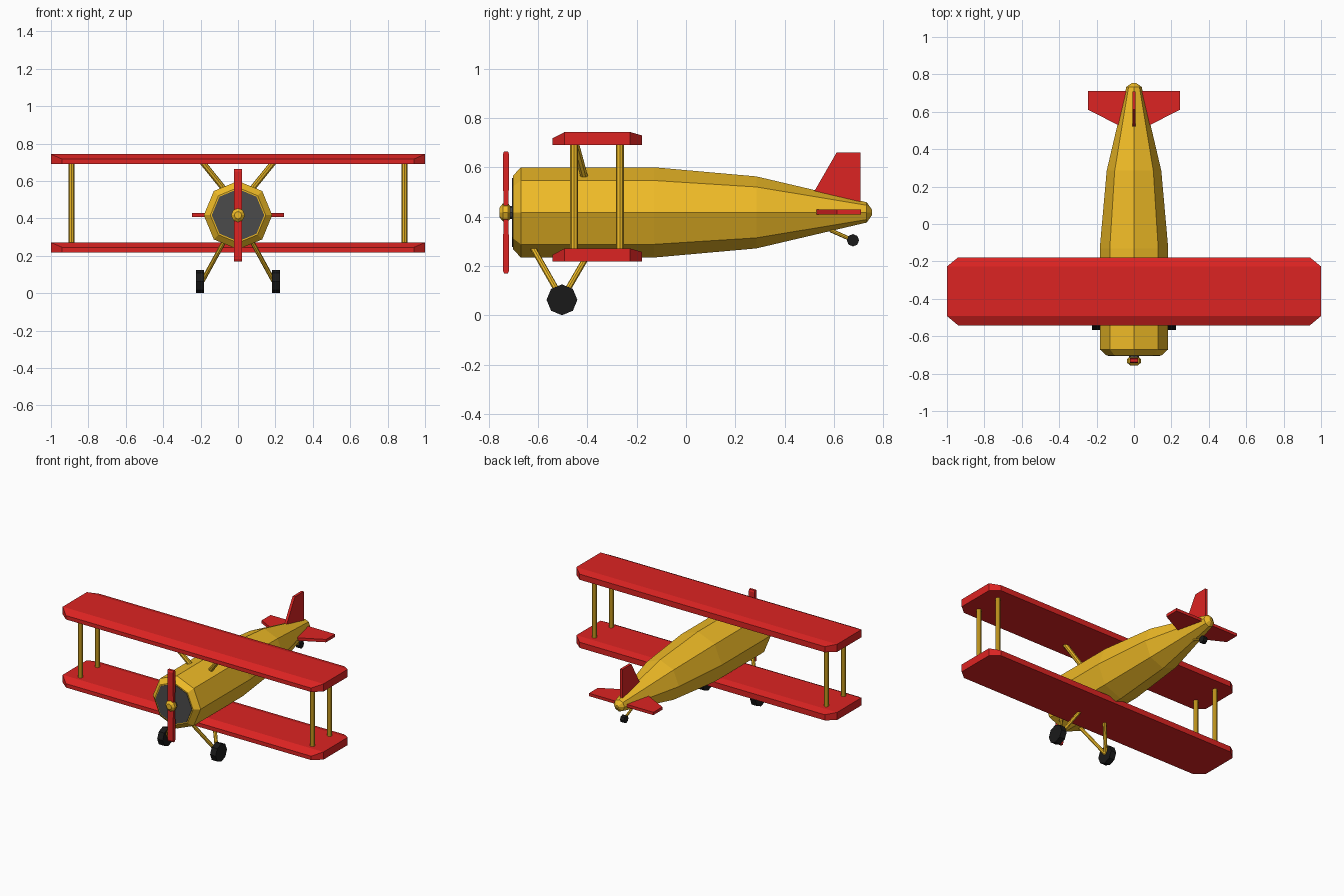
import bpy, bmesh, math
from mathutils import Vector

if "Cube" in bpy.data.objects:
    bpy.data.objects.remove(bpy.data.objects["Cube"])


def material(name, rgb):
    m = bpy.data.materials.new(name)
    m.diffuse_color = (*rgb, 1)
    m.use_nodes = True
    m.node_tree.nodes["Principled BSDF"].inputs["Base Color"].default_value = m.diffuse_color
    return m


YELLOW = material("yellow_paint", (0.87, 0.5, 0.02))
RED = material("red_paint", (0.72, 0.017, 0.016))
BLACK = material("black_rubber", (0.01, 0.01, 0.01))
GREY = material("dark_grey", (0.07, 0.07, 0.07))
CZ = 0.417  # height of the fuselage axis


def finish(bm, name, mat):
    bmesh.ops.recalc_face_normals(bm, faces=bm.faces)
    me = bpy.data.meshes.new(name)
    bm.to_mesh(me)
    bm.free()
    me.materials.append(mat)
    ob = bpy.data.objects.new(name, me)
    bpy.context.collection.objects.link(ob)
    return ob


def hull(name, pts, mat):
    """Flat-faced convex solid around the points."""
    bm = bmesh.new()
    vs = [bm.verts.new(p) for p in pts]
    bmesh.ops.convex_hull(bm, input=vs)
    bmesh.ops.dissolve_limit(bm, angle_limit=0.01, verts=bm.verts, edges=bm.edges)
    return finish(bm, name, mat)


def loft(name, a, b, stations, mat, sides=8):
    """Rings of (position 0..1, radius) along the line a-b, capped at both ends."""
    a, b = Vector(a), Vector(b)
    d = (b - a).normalized()
    u = d.cross(Vector((0, 0, 1)))
    u = u.normalized() if u.length > 1e-4 else Vector((1, 0, 0))
    v = d.cross(u)
    bm = bmesh.new()
    rings = []
    for t, r in stations:
        c = a.lerp(b, t)
        angs = [2 * math.pi * k / sides for k in range(sides)]
        rings.append([bm.verts.new(c + r * (u * math.cos(q) + v * math.sin(q))) for q in angs])
    for p, q in zip(rings, rings[1:]):
        for k in range(sides):
            n = (k + 1) % sides
            bm.faces.new((p[k], p[n], q[n], q[k]))
    bm.faces.new(rings[0])
    bm.faces.new(rings[-1])
    return finish(bm, name, mat)


def rod(name, a, b, r, mat):
    return loft(name, a, b, [(0, r), (1, r)], mat)


def body(name, profile, mat):
    """Octagonal body on the fuselage axis from (y, radius) pairs."""
    return loft(name, (0, 0, CZ), (0, 1, CZ), profile, mat)


# Fuselage, engine face, shaft and hub
body("fuselage", [(-0.702, 0.148), (-0.67, 0.183), (-0.13, 0.183), (0.285, 0.146),
                  (0.733, 0.041), (0.755, 0.01)], YELLOW)
body("engine_face", [(-0.705, 0.14), (-0.69, 0.14)], GREY)
body("propeller_shaft", [(-0.725, 0.027), (-0.70, 0.027)], GREY)
body("propeller_hub", [(-0.756, 0.02), (-0.742, 0.037), (-0.722, 0.037), (-0.712, 0.025)], YELLOW)

# Propeller blades
for s, side in ((1, "upper"), (-1, "lower")):
    pts = [(x, -0.73 + e * t, CZ + s * z)
           for z, t in ((0, 0.008), (0.14, 0.013), (0.235, 0.013), (0.247, 0.008))
           for x in (-0.022, 0.022) for e in (-1, 1)]
    hull(side + "_propeller_blade", pts, RED)

# Wings: sloped leading and trailing edges, clipped corners
for name, z in (("upper_wing", 0.69), ("lower_wing", 0.218)):
    pts = []
    for s in (-1, 1):
        pts += [(s * 0.94, y, z + h) for y, h in
                ((-0.542, 0), (-0.542, 0.027), (-0.492, 0.053), (-0.227, 0.053),
                 (-0.178, 0.039), (-0.178, 0))]
        pts += [(s, y, z + h) for y in (-0.492, -0.227) for h in (0, 0.053)]
    hull(name, pts, RED)

# Tail fin and tailplane
fin = [(0.49, 0.45), (0.522, 0.505), (0.611, 0.66), (0.708, 0.66), (0.708, 0.42)]
hull("tail_fin", [(x, y, z) for y, z in fin for x in (-0.009, 0.009)], RED)
plane = [(0.247, 0.71), (0.247, 0.612), (0.0, 0.485)]
hull("tailplane", [(s * x, y, z) for x, y in plane for s in (-1, 1) for z in (0.408, 0.428)], RED)

# Struts, undercarriage legs and main wheels on both sides
for s, side in ((-1, "left"), (1, "right")):
    for y, pos in ((-0.454, "front"), (-0.268, "rear")):
        rod(f"{side}_{pos}_wing_strut", (s * 0.89, y, 0.255), (s * 0.89, y, 0.70), 0.016, YELLOW)
    rod(side + "_centre_strut", (s * 0.19, -0.45, 0.70), (s * 0.065, -0.408, 0.545), 0.016, YELLOW)
    for y, pos in ((-0.625, "front"), (-0.378, "rear")):
        rod(f"{side}_{pos}_gear_leg", (s * 0.072, y, 0.28), (s * 0.19, -0.503, 0.065), 0.012, YELLOW)
    rod(side + "_wheel", (s * 0.182, -0.503, 0.0625), (s * 0.224, -0.503, 0.0625), 0.0625, BLACK)

# Tail wheel
rod("tail_wheel_strut", (0, 0.585, 0.345), (0, 0.677, 0.304), 0.008, YELLOW)
rod("tail_wheel", (-0.015, 0.677, 0.304), (0.015, 0.677, 0.304), 0.025, BLACK)
